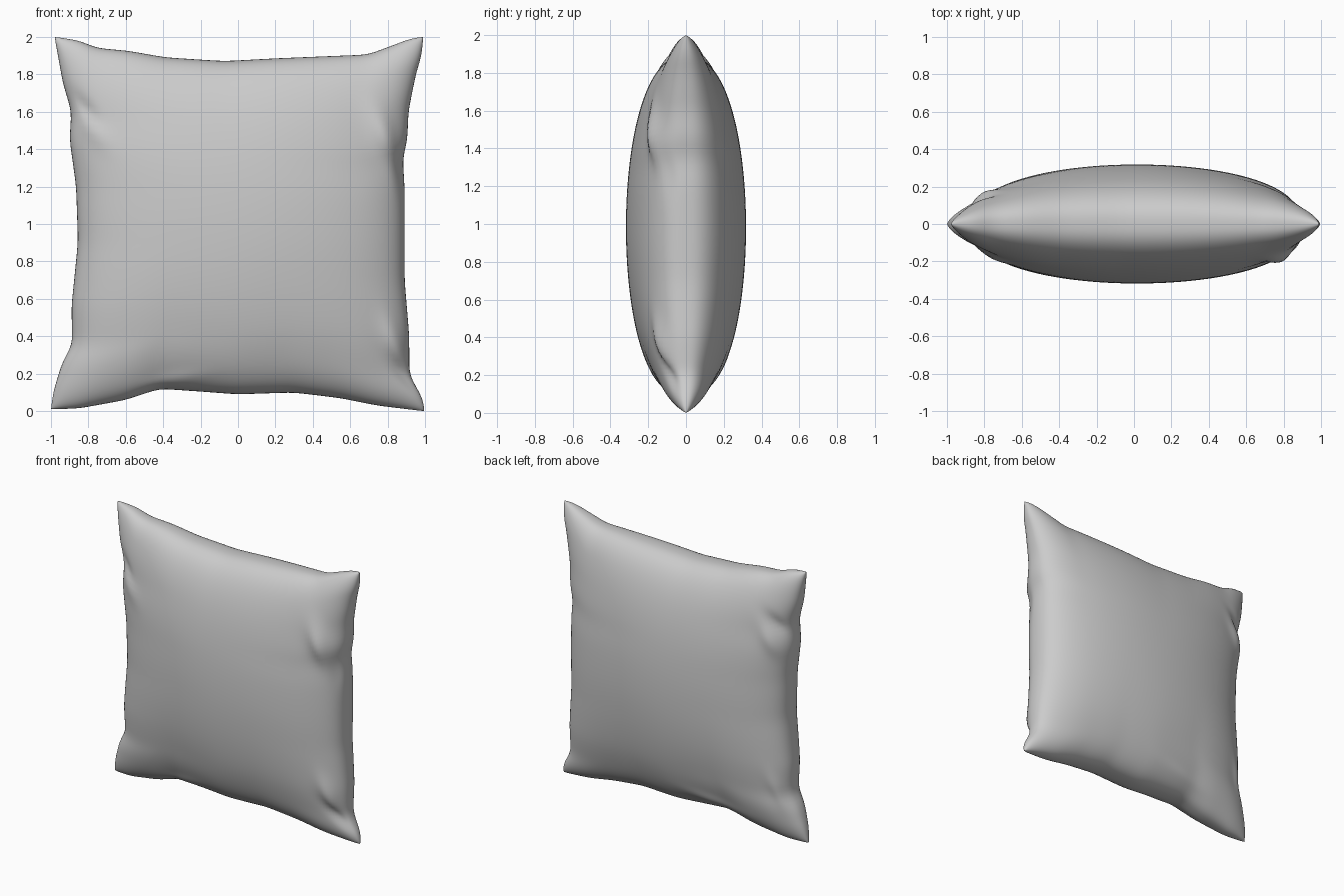
import bpy, bmesh
from math import sin, cos, pi, exp, radians

if "Cube" in bpy.data.objects:
    bpy.data.objects.remove(bpy.data.objects["Cube"], do_unlink=True)

# Cloth colour
cloth = bpy.data.materials.new("grey_cloth")
cloth.use_nodes = True
cloth.diffuse_color = (0.6, 0.6, 0.6, 1)
cloth.node_tree.nodes["Principled BSDF"].inputs["Base Color"].default_value = (0.6, 0.6, 0.6, 1)

# Seam outline: (position along the side, seam position)
TOP = [(-1, 2), (-.87, 1.98), (-.77, 1.94), (-.6, 1.925), (-.4, 1.89), (-.08, 1.87),
       (.2, 1.885), (.7, 1.905), (.85, 1.96), (.93, 1.99), (1, 2)]
BOTTOM = [(-1, .01), (-.85, .015), (-.6, .06), (-.42, .12), (-.2, .105), (0, .09),
          (.3, .1), (.55, .07), (.75, .03), (1, 0)]
LEFT = [(0, .995), (.06, .99), (.15, .94), (.2, .915), (.4, .915), (.7, .89),
        (1.2, .89), (1.35, .88), (1.45, .905), (1.6, .91), (1.8, .95), (1.9, .98), (2, .99)]
RIGHT = [(0, -1), (.1, -.985), (.25, -.94), (.35, -.885), (.55, -.89), (.7, -.875),
         (.9, -.855), (1.2, -.865), (1.45, -.9), (1.6, -.89), (1.75, -.935), (2, -.98)]

# Wrinkles: face (-1 front, 1 back), x, z, angle, length, width, height
WRINKLES = [(-1, .8, 1.45, 115, .17, .06, .045), (-1, .87, 1.28, 100, .15, .03, -.03),
            (-1, .84, .36, 110, .14, .05, .03), (-1, .88, .2, 130, .12, .03, -.03),
            (-1, -.76, 1.5, 130, .12, .05, .018), (-1, -.8, 1.6, 130, .1, .03, -.02),
            (1, -.8, 1.5, 60, .12, .05, .025), (1, -.82, 1.62, 45, .1, .03, -.025),
            (1, -.83, .4, 70, .12, .04, .02), (-1, -.35, .16, 10, .15, .04, .015),
            (1, -.35, .2, 10, .2, .04, .015)]


def sample(points, t):
    for (a, p), (b, q) in zip(points, points[1:]):
        if t <= b:
            return p + (q - p) * max(0, t - a) / (b - a)
    return points[-1][1]


def seam(points, t):
    """Softened outline value."""
    return sum(sample(points, t + d) for d in (-.03, 0, .03)) / 3


def wrinkle(side, x, z):
    total = 0
    for face, cx, cz, angle, length, width, height in WRINKLES:
        if face == side:
            c, s = cos(radians(angle)), sin(radians(angle))
            along = ((x - cx) * c + (z - cz) * s) / length
            across = ((z - cz) * c - (x - cx) * s) / width
            total += height * exp(-along ** 2 - across ** 2)
    return total


# Pillow: two puffed sheets welded along the seam
bm = bmesh.new()
for side in (-1, 1):
    sheet = bmesh.ops.create_grid(bm, x_segments=80, y_segments=80, size=1)["verts"]
    for vert in sheet:
        s, t = vert.co.x * pi / 2, vert.co.y * pi / 2
        u, v = sin(s), sin(t)
        right, left = seam(RIGHT, 1 + v), seam(LEFT, 1 + v)
        low, high = seam(BOTTOM, u), seam(TOP, u)
        x = right + (left - right) * (u + 1) / 2
        z = low + (high - low) * (v + 1) / 2
        puff = max(0, cos(s) * cos(t)) ** .8
        depth = .318 * puff + wrinkle(side, x, z) * min(1, puff * 3)
        vert.co = (x, side * max(0, depth), z)
bmesh.ops.remove_doubles(bm, verts=bm.verts, dist=.0004)
bmesh.ops.recalc_face_normals(bm, faces=bm.faces)
for i in range(2):
    bmesh.ops.smooth_vert(bm, verts=bm.verts, factor=.4,
                          use_axis_x=True, use_axis_y=True, use_axis_z=True)

mesh = bpy.data.meshes.new("pillow")
bm.to_mesh(mesh)
bm.free()
mesh.materials.append(cloth)
mesh.shade_smooth()
pillow = bpy.data.objects.new("pillow", mesh)
bpy.context.collection.objects.link(pillow)
